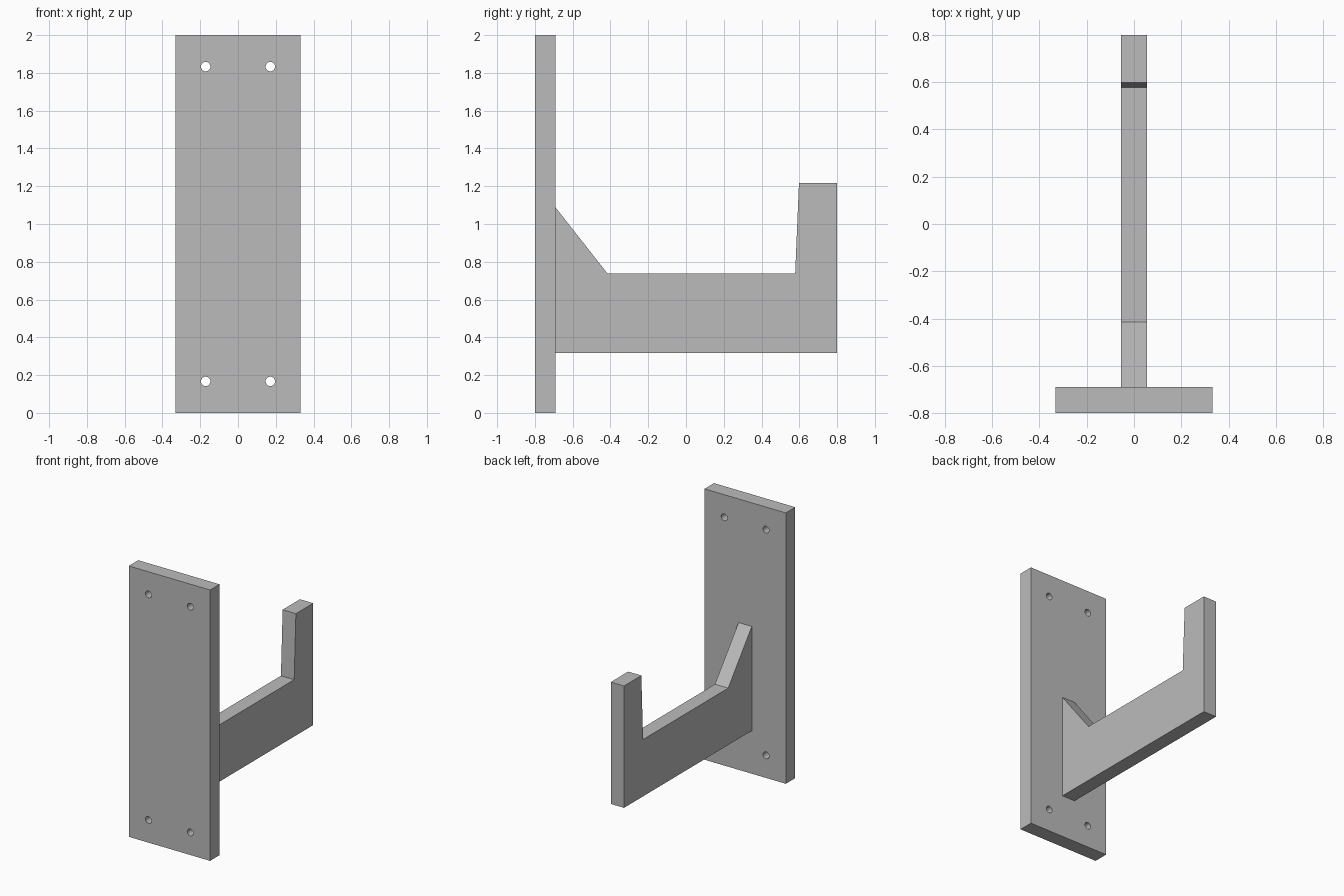
import bpy, bmesh
from mathutils import Vector, Matrix
from math import radians

if "Cube" in bpy.data.objects:
    bpy.data.objects.remove(bpy.data.objects["Cube"])

grey = bpy.data.materials.new("light_grey")
grey.diffuse_color = (0.5, 0.5, 0.5, 1)
grey.use_nodes = True
grey.node_tree.nodes["Principled BSDF"].inputs["Base Color"].default_value = grey.diffuse_color


def add_object(name, bm):
    bmesh.ops.recalc_face_normals(bm, faces=bm.faces)
    mesh = bpy.data.meshes.new(name)
    bm.to_mesh(mesh)
    bm.free()
    mesh.materials.append(grey)
    obj = bpy.data.objects.new(name, mesh)
    bpy.context.collection.objects.link(obj)
    return obj


def extrude_profile(name, points, offset):
    """Extrude a closed profile along an offset vector."""
    bm = bmesh.new()
    face = bm.faces.new([bm.verts.new(p) for p in points])
    result = bmesh.ops.extrude_face_region(bm, geom=[face], use_keep_orig=True)
    verts = [g for g in result["geom"] if isinstance(g, bmesh.types.BMVert)]
    bmesh.ops.translate(bm, verts=verts, vec=Vector(offset))
    return add_object(name, bm)


# Wall plate
W, BACK, FRONT = 0.332, -0.80, -0.69
plate = extrude_profile(
    "wall_plate",
    [(-W, BACK, 0), (W, BACK, 0), (W, BACK, 2), (-W, BACK, 2)],
    (0, FRONT - BACK, 0))

# Four screw holes through the plate
bm = bmesh.new()
for x in (-0.171, 0.171):
    for z in (0.167, 1.833):
        place = Matrix.Translation((x, (BACK + FRONT) / 2, z)) @ Matrix.Rotation(radians(90), 4, "X")
        bmesh.ops.create_cone(bm, cap_ends=True, segments=32, radius1=0.025,
                              radius2=0.025, depth=0.3, matrix=place)
cutter = add_object("screw_hole_cutter", bm)
cutter.hide_render = True
cutter.hide_set(True)
cut = plate.modifiers.new("screw_holes", "BOOLEAN")
cut.operation = "DIFFERENCE"
cut.solver = "EXACT"
cut.object = cutter

# Hook arm with sloped brace and upturned end
T = 0.054
side = [(FRONT, 0.317), (0.80, 0.317), (0.80, 1.217), (0.598, 1.217),
        (0.578, 0.737), (-0.415, 0.737), (FRONT, 1.087)]
extrude_profile("hook_arm", [(-T, y, z) for y, z in side], (2 * T, 0, 0))

# Crisp edges, smooth hole walls
bpy.ops.object.select_all(action="DESELECT")
plate.select_set(True)
bpy.context.view_layer.objects.active = plate
bpy.ops.object.modifier_apply(modifier=cut.name)
bpy.ops.object.shade_smooth_by_angle(angle=radians(30))
